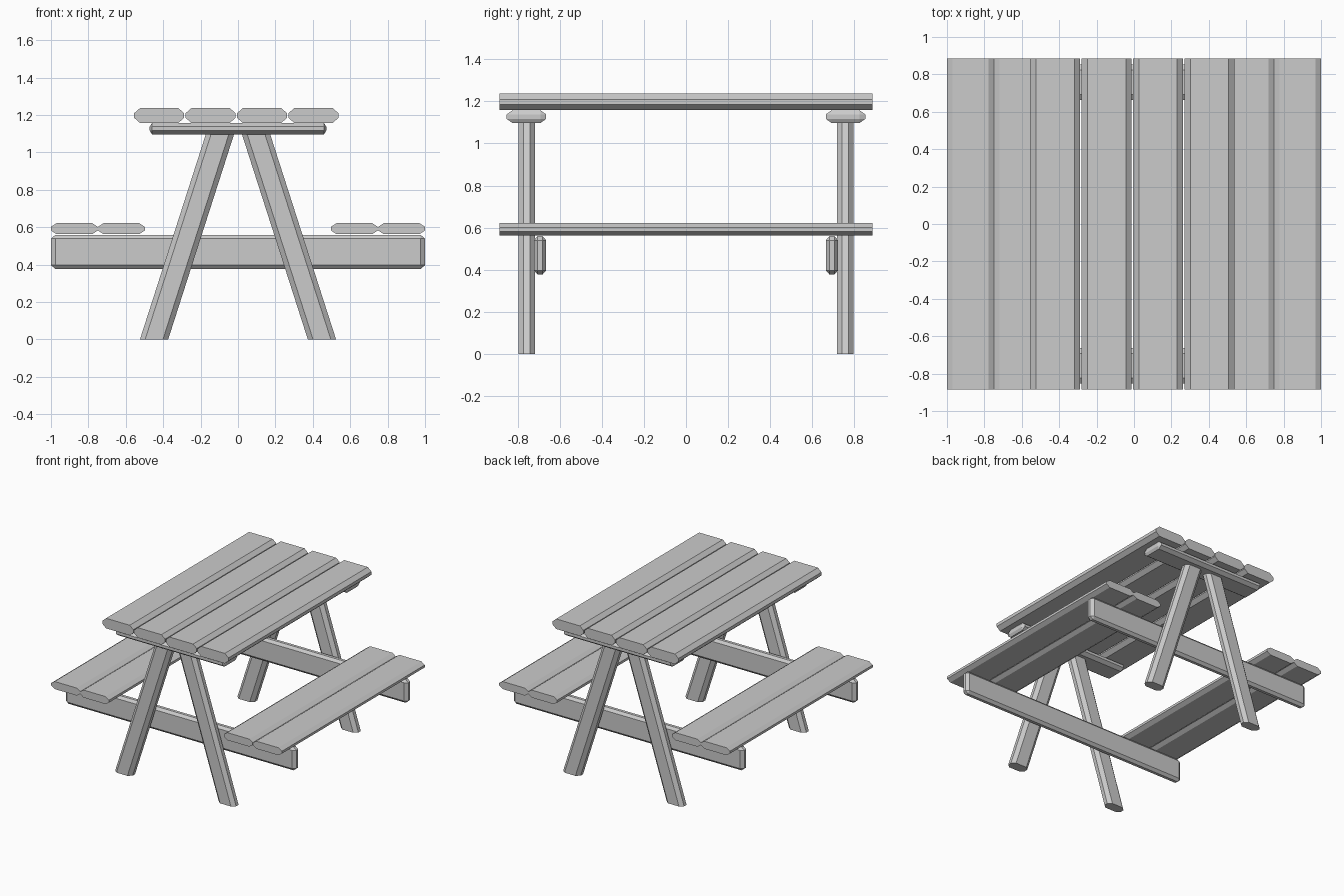
import bpy, bmesh
from mathutils import Vector

if "Cube" in bpy.data.objects:
    bpy.data.objects.remove(bpy.data.objects["Cube"])


def finish(bm, name):
    bmesh.ops.recalc_face_normals(bm, faces=bm.faces)
    me = bpy.data.meshes.new(name)
    bm.to_mesh(me)
    bm.free()
    ob = bpy.data.objects.new(name, me)
    bpy.context.collection.objects.link(ob)
    return ob


def octagon(w, d, cw, cd):
    """Rectangle w x d with its corners cut by cw, cd."""
    a, b = w / 2, d / 2
    return [(a, -b + cd), (a, b - cd), (a - cw, b), (-a + cw, b),
            (-a, b - cd), (-a, -b + cd), (-a + cw, -b), (a - cw, -b)]


def prism(name, start, end):
    """Solid between two matching rings of points."""
    bm = bmesh.new()
    r0 = [bm.verts.new(p) for p in start]
    r1 = [bm.verts.new(p) for p in end]
    n = len(r0)
    bm.faces.new(r0)
    bm.faces.new(r1)
    for i in range(n):
        j = (i + 1) % n
        bm.faces.new((r0[i], r0[j], r1[j], r1[i]))
    return finish(bm, name)


def plank(name, x0, x1, z0, z1, cx, cz, half_len=0.886):
    """Board running along y with an octagonal section."""
    sec = [(x + (x0 + x1) / 2, z + (z0 + z1) / 2)
           for x, z in octagon(x1 - x0, z1 - z0, cx, cz)]
    prism(name, [(x, -half_len, z) for x, z in sec],
          [(x, half_len, z) for x, z in sec])


def beam(name, lo, hi, cut):
    """Box with every edge chamfered, a different amount on each axis."""
    lo, hi = Vector(lo), Vector(hi)
    mid, half = (lo + hi) / 2, (hi - lo) / 2
    bm = bmesh.new()
    bmesh.ops.create_cube(bm, size=2)
    bmesh.ops.bevel(bm, geom=bm.edges[:], offset=0.3, segments=1,
                    affect='EDGES', profile=0.5)
    for v in bm.verts:
        for k in range(3):
            s = 1 if v.co[k] > 0 else -1
            inset = 0 if abs(v.co[k]) > 0.99 else cut[k]
            v.co[k] = mid[k] + s * (half[k] - inset)
    finish(bm, name)


# Table top boards
for i in range(4):
    x = -0.555 + 0.275 * i
    plank(f"top_board_{i + 1}", x, x + 0.267, 1.158, 1.237, 0.031, 0.027)

# Seat boards
for i, x in enumerate((-1.0, -0.749, 0.497, 0.749)):
    plank(f"seat_board_{i + 1}", x, x + 0.251, 0.563, 0.622, 0.03, 0.02)

for s, end in ((-1, "front"), (1, "back")):
    # Cross piece under the top
    ys = sorted((s * 0.664, s * 0.852))
    beam(f"{end}_top_support", (-0.472, ys[0], 1.097), (0.472, ys[1], 1.158),
         (0.012, 0.028, 0.02))
    # Beam carrying the seats
    ys = sorted((s * 0.664, s * 0.723))
    beam(f"{end}_seat_support", (-1, ys[0], 0.377), (1, ys[1], 0.56),
         (0.024, 0.018, 0.02))
    # Splayed legs, cut level at floor and top
    for m, side in ((-1, "left"), (1, "right")):
        sec = octagon(0.151, 0.078, 0.028, 0.024)
        prism(f"{end}_{side}_leg",
              [(m * 0.449 + x, s * 0.757 + y, 0) for x, y in sec],
              [(m * 0.096 + x, s * 0.757 + y, 1.099) for x, y in sec])
